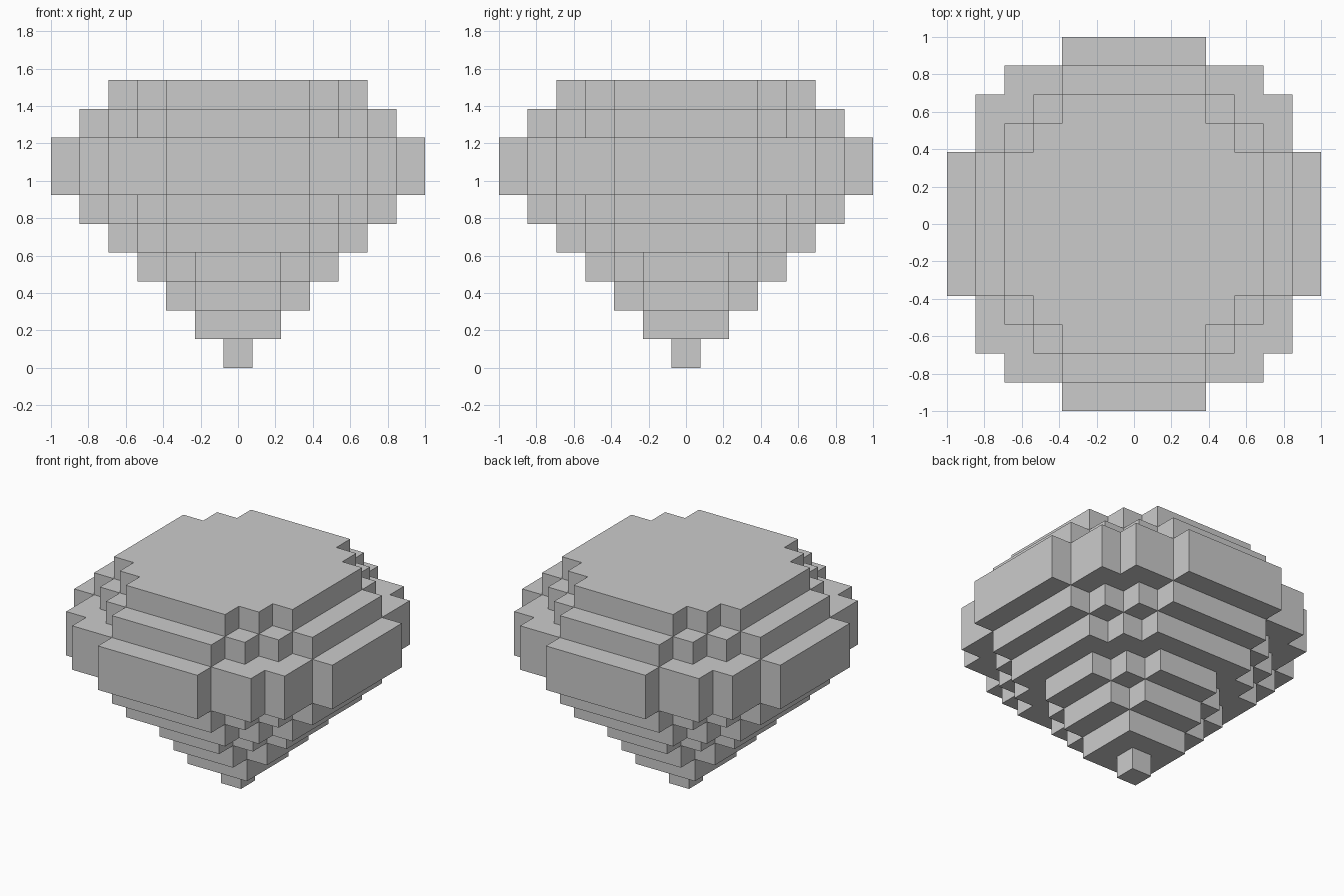
import bpy
import bmesh

cube = bpy.data.objects.get("Cube")
if cube:
    bpy.data.objects.remove(cube, do_unlink=True)

UNIT = 2 / 13  # edge of one block

# Each layer lists, from the middle row outwards, (row reach, half length) in blocks
TIP = [(0, 0)]
SMALL = [(1, 1)]
CROSS = [(1, 2), (2, 1)]
STEPPED = [(1, 3), (2, 2), (3, 1)]
CROWN = [(2, 4), (3, 3), (4, 2)]
SHOULDER = [(2, 5), (3, 4), (4, 3), (5, 2)]
GIRDLE = [(2, 6), (4, 5), (5, 4), (6, 2)]
LAYERS = [TIP, SMALL, CROSS, STEPPED, CROWN, SHOULDER,
          GIRDLE, GIRDLE, SHOULDER, CROWN]


def half_length(layer, row):
    for reach, half in layer:
        if abs(row) <= reach:
            return half
    return -1


# Blocks that make up the gem
blocks = {(x, y, z)
          for z, layer in enumerate(LAYERS)
          for y in range(-6, 7)
          for x in range(-6, 7)
          if abs(x) <= half_length(layer, y)}

# Outer skin: one square wherever a block meets empty space
bm = bmesh.new()
corners = {}


def corner(point):
    if point not in corners:
        x, y, z = point
        corners[point] = bm.verts.new((x * UNIT / 2, y * UNIT / 2, z * UNIT / 2))
    return corners[point]


for block in sorted(blocks):
    centre = (2 * block[0], 2 * block[1], 2 * block[2] + 1)
    for axis in range(3):
        u, v = (axis + 1) % 3, (axis + 2) % 3
        for side in (-1, 1):
            neighbour = list(block)
            neighbour[axis] += side
            if tuple(neighbour) in blocks:
                continue
            ring = []
            for a, b in ((-1, -1), (1, -1), (1, 1), (-1, 1)):
                p = list(centre)
                p[axis] += side
                p[u] += a
                p[v] += b * side
                ring.append(corner(tuple(p)))
            # mirroring b with side keeps the normals facing outwards
            bm.faces.new(ring)

mesh = bpy.data.meshes.new("stepped_gem")
bm.to_mesh(mesh)
bm.free()

# Plain grey
grey = bpy.data.materials.new("light_grey")
grey.use_nodes = True
colour = (0.6, 0.6, 0.6, 1)
grey.diffuse_color = colour
grey.node_tree.nodes["Principled BSDF"].inputs["Base Color"].default_value = colour
mesh.materials.append(grey)

gem = bpy.data.objects.new("stepped_gem", mesh)
bpy.context.collection.objects.link(gem)
